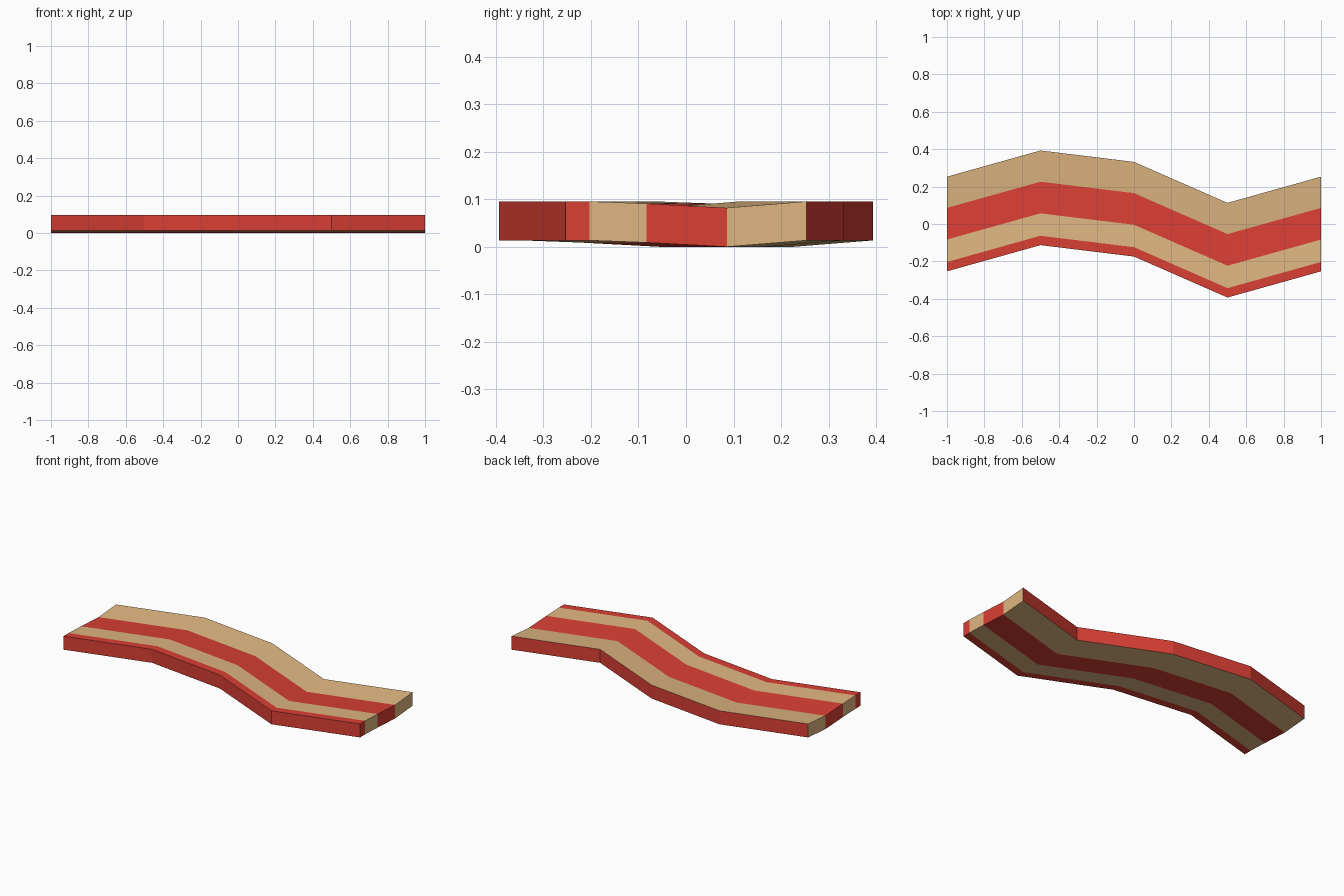
import bpy, bmesh

if "Cube" in bpy.data.objects:
    bpy.data.objects.remove(bpy.data.objects["Cube"])


def material(name, color):
    m = bpy.data.materials.new(name)
    m.diffuse_color = (*color, 1)
    m.use_nodes = True
    m.node_tree.nodes["Principled BSDF"].inputs["Base Color"].default_value = m.diffuse_color
    return m


THICK = 0.082
# Cross-section of the strip: (y, underside z), back edge to front edge
SECTION = [(0.253, 0.0135), (0.086, 0.0), (-0.083, 0.009), (-0.203, 0.0135), (-0.253, 0.0135)]
# Wavy path: (x, sideways shift)
PATH = [(-1, 0), (-0.5, 0.14), (0, 0.079), (0.5, -0.14), (1, 0)]
FAT, MEAT = 0, 1
STRIPES = [FAT, MEAT, FAT, MEAT]

# Grid of points for the underside and the top
bm = bmesh.new()
low, high = [[[bm.verts.new((x, y + shift, z + dz)) for y, z in SECTION]
              for x, shift in PATH] for dz in (0, THICK)]


def face(verts, mat):
    bm.faces.new(verts).material_index = mat


# Striped top and underside
last = len(PATH) - 1
for i in range(last):
    for j, mat in enumerate(STRIPES):
        for g in (low, high):
            face((g[i][j], g[i + 1][j], g[i + 1][j + 1], g[i][j + 1]), mat)
    # Long side walls
    for j in (0, len(STRIPES)):
        face((low[i][j], low[i + 1][j], high[i + 1][j], high[i][j]), MEAT)

# Striped ends
for i in (0, last):
    for j, mat in enumerate(STRIPES):
        face((low[i][j], low[i][j + 1], high[i][j + 1], high[i][j]), mat)

bmesh.ops.recalc_face_normals(bm, faces=bm.faces[:])
mesh = bpy.data.meshes.new("bacon_strip")
bm.to_mesh(mesh)
bm.free()
mesh.materials.append(material("fat", (0.74, 0.47, 0.22)))
mesh.materials.append(material("meat", (0.70, 0.05, 0.035)))
bpy.context.collection.objects.link(bpy.data.objects.new("bacon_strip", mesh))
